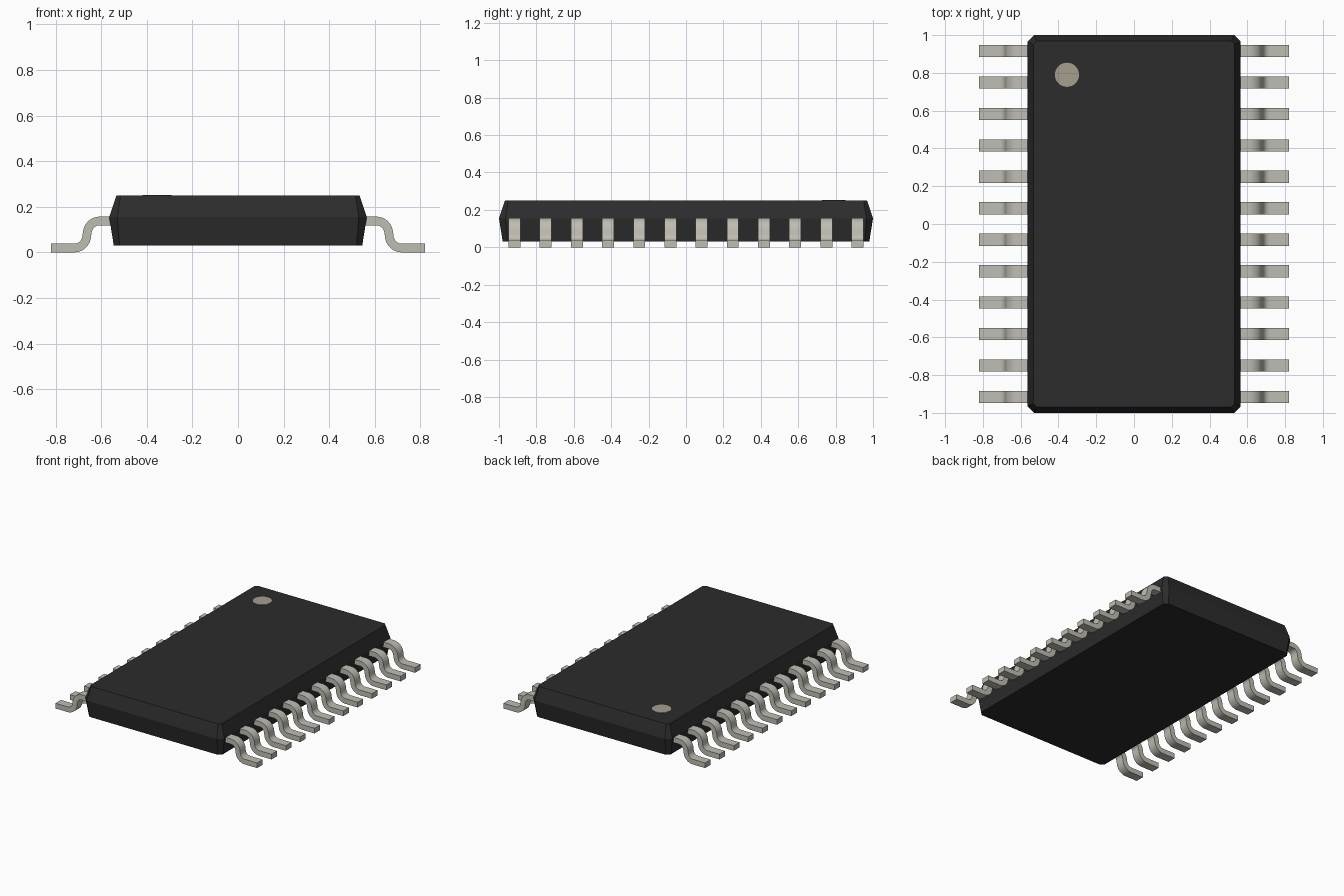
import bpy, bmesh
from math import sin, cos, pi
from mathutils import Vector

if "Cube" in bpy.data.objects:
    bpy.data.objects.remove(bpy.data.objects["Cube"])


def material(name, rgb):
    m = bpy.data.materials.new(name)
    m.diffuse_color = (*rgb, 1)
    m.use_nodes = True
    m.node_tree.nodes["Principled BSDF"].inputs["Base Color"].default_value = m.diffuse_color
    return m


def make_object(name, bm, mat):
    bmesh.ops.recalc_face_normals(bm, faces=bm.faces)
    me = bpy.data.meshes.new(name)
    bm.to_mesh(me)
    bm.free()
    me.materials.append(mat)
    ob = bpy.data.objects.new(name, me)
    bpy.context.collection.objects.link(ob)
    return ob


plastic = material("black_plastic", (0.025, 0.025, 0.025))
metal = material("tinned_metal", (0.52, 0.51, 0.45))
paint = material("marker_paint", (0.38, 0.34, 0.27))


# Package body: chamfered rectangles lofted bottom -> parting line -> top
def ring(bm, hx, hy, c, z):
    quarter = [(hx, hy - c), (hx - c, hy)]
    pts = (quarter + [(-x, y) for x, y in reversed(quarter)]
           + [(-x, -y) for x, y in quarter]
           + [(x, -y) for x, y in reversed(quarter)])
    return [bm.verts.new((x, y, z)) for x, y in pts]


bm = bmesh.new()
rings = [ring(bm, 0.545, 0.98, 0.025, 0.03),
         ring(bm, 0.565, 1.0, 0.035, 0.155),
         ring(bm, 0.533, 0.968, 0.018, 0.25)]
for a, b in zip(rings, rings[1:]):
    for i in range(8):
        j = (i + 1) % 8
        bm.faces.new((a[i], a[j], b[j], b[i]))
bm.faces.new(rings[0])
bm.faces.new(rings[-1])
make_object("package_body", bm, plastic)

# Pin one marker: thin disc on the top face
bm = bmesh.new()
bmesh.ops.create_cone(bm, cap_ends=True, segments=32, radius1=0.064,
                      radius2=0.064, depth=0.004)
bmesh.ops.translate(bm, verts=bm.verts, vec=(-0.355, 0.79, 0.25))
make_object("pin_one_marker", bm, paint)

# Gull-wing lead: filleted centreline in the xz plane, given thickness and width
THICK, WIDTH, PITCH, COUNT, RADIUS, STEPS = 0.038, 0.064, 1 / 6, 12, 0.055, 8
corners = [Vector(p) for p in ((0.53, 0.138), (0.654, 0.138),
                               (0.671, 0.019), (0.82, 0.019))]
path = [(corners[0], Vector((0, 1)))]
for k, turn in ((1, -1), (2, 1)):
    d0 = (corners[k] - corners[k - 1]).normalized()
    d1 = (corners[k + 1] - corners[k]).normalized()
    ang = d0.angle(d1)
    start = corners[k] - d0 * RADIUS * (sin(ang / 2) / cos(ang / 2))
    side = Vector((-d0.y, d0.x)) * turn
    centre = start + side * RADIUS
    for s in range(STEPS + 1):
        t = ang * s / STEPS
        out = d0 * sin(t) - side * cos(t)
        path.append((centre + out * RADIUS, out * -turn))
path.append((corners[3], Vector((0, 1))))

bm = bmesh.new()
y0 = -PITCH * (COUNT - 1) / 2
sections = []
for p, n in path:
    hi, lo = p + n * THICK / 2, p - n * THICK / 2
    sections.append([bm.verts.new((q.x, y0 + w, q.y)) for q, w in
                     ((hi, -WIDTH / 2), (hi, WIDTH / 2),
                      (lo, WIDTH / 2), (lo, -WIDTH / 2))])
for a, b in zip(sections, sections[1:]):
    for i in range(4):
        j = (i + 1) % 4
        bm.faces.new((a[i], a[j], b[j], b[i]))
bm.faces.new(sections[0])
bm.faces.new(sections[-1])
leads = make_object("leads", bm, metal)

bpy.context.view_layer.objects.active = leads
leads.select_set(True)
bpy.ops.object.shade_smooth_by_angle(angle=pi / 6)

# Repeat along each long side, then mirror to the other side
arr = leads.modifiers.new("row", 'ARRAY')
arr.count = COUNT
arr.use_relative_offset = False
arr.use_constant_offset = True
arr.constant_offset_displace = (0, PITCH, 0)
mir = leads.modifiers.new("both_sides", 'MIRROR')
mir.use_axis = (True, False, False)
mir.use_mirror_merge = False
